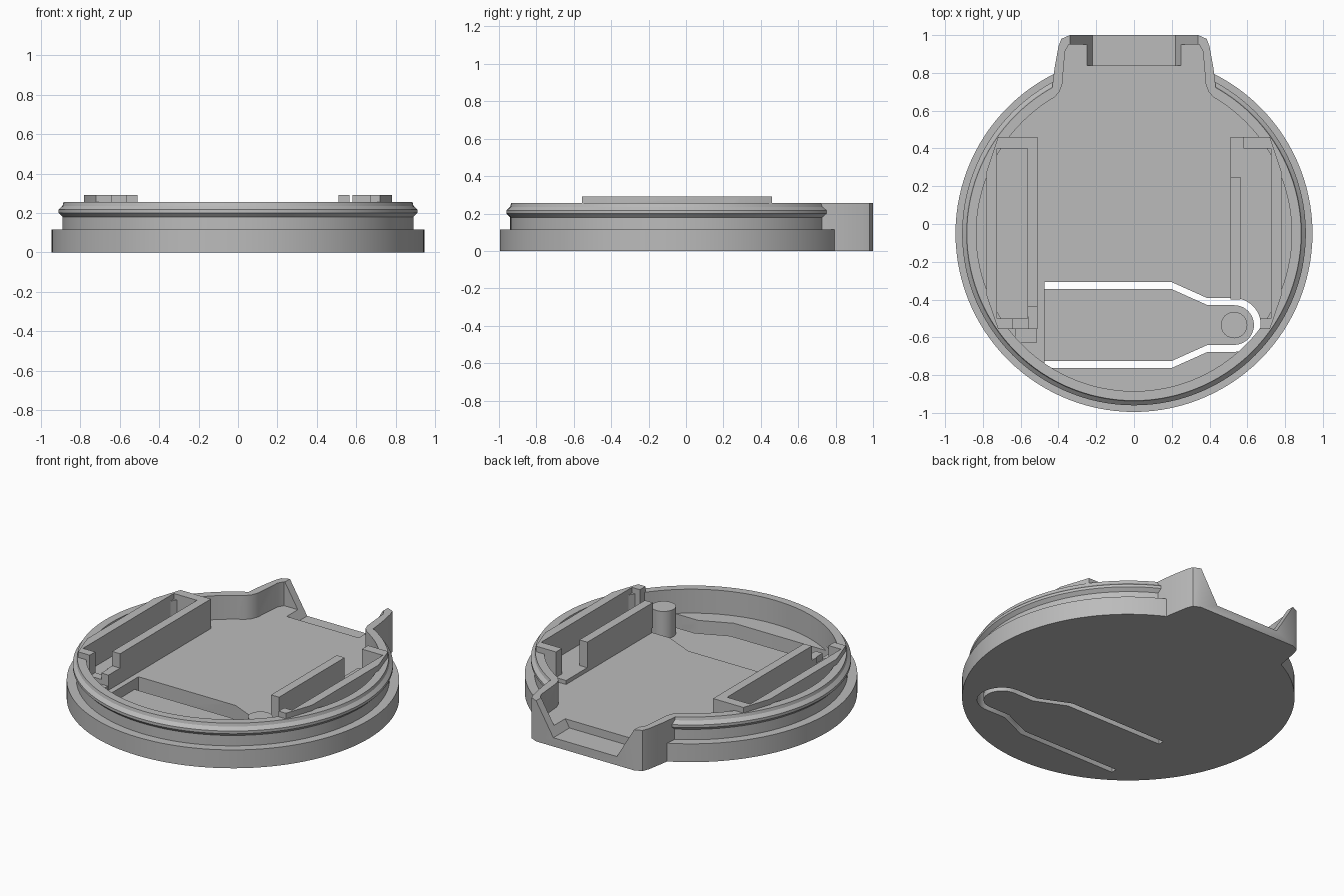
import bpy, bmesh, math

if "Cube" in bpy.data.objects:
    bpy.data.objects.remove(bpy.data.objects["Cube"])

CY = -0.05       # centre of the round body along y
FLOOR, RIM, TOP = 0.105, 0.255, 0.29
PLATE, TONGUE = 0.13, 0.04

grey = bpy.data.materials.new("plain grey")
grey.use_nodes = True
grey.diffuse_color = (0.5, 0.5, 0.5, 1)
grey.node_tree.nodes["Principled BSDF"].inputs["Base Color"].default_value = grey.diffuse_color


def finish(name, bm):
    bmesh.ops.recalc_face_normals(bm, faces=bm.faces)
    mesh = bpy.data.meshes.new(name)
    bm.to_mesh(mesh)
    bm.free()
    ob = bpy.data.objects.new(name, mesh)
    bpy.context.collection.objects.link(ob)
    mesh.materials.append(grey)
    return ob


def prism(name, outline, lo, hi, along_y=False):
    """Extrude an outline along z, or an x-z outline along y."""
    bm = bmesh.new()
    ends = [[bm.verts.new((a, h, b) if along_y else (a, b, h)) for a, b in outline]
            for h in (lo, hi)]
    bm.faces.new(ends[0])
    bm.faces.new(ends[1])
    n = len(outline)
    for i in range(n):
        j = (i + 1) % n
        bm.faces.new((ends[0][i], ends[0][j], ends[1][j], ends[1][i]))
    return finish(name, bm)


def box(name, x0, x1, y0, y1, z0, z1):
    return prism(name, [(x0, y0), (x1, y0), (x1, y1), (x0, y1)], z0, z1)


def lathe(name, profile, steps=120):
    bm = bmesh.new()
    rings = []
    for r, z in profile:
        rings.append([bm.verts.new((r * math.cos(math.tau * i / steps),
                                    CY + r * math.sin(math.tau * i / steps), z))
                      for i in range(steps)])
    for a, b in zip(rings, rings[1:]):
        for i in range(steps):
            j = (i + 1) % steps
            bm.faces.new((a[i], a[j], b[j], b[i]))
    bm.faces.new(rings[0])
    bm.faces.new(rings[-1])
    return finish(name, bm)


def arc(cx, cy, r, start, end, steps):
    return [(cx + r * math.cos(math.radians(start + (end - start) * i / steps)),
             cy + r * math.sin(math.radians(start + (end - start) * i / steps)))
            for i in range(steps + 1)]


def combine(ob, tool, operation):
    mod = ob.modifiers.new("boolean", 'BOOLEAN')
    mod.operation = operation
    mod.solver = 'EXACT'
    mod.object = tool
    bpy.context.view_layer.objects.active = ob
    bpy.ops.object.modifier_apply(modifier=mod.name)
    bpy.data.objects.remove(tool)


def mirrored(half):
    return half + [(-x, y) for x, y in reversed(half)]


# Round body with a wide foot and a snap bead
body = lathe("cap_body", [(0.945, 0), (0.945, 0.115), (0.89, 0.115), (0.89, 0.18),
                          (0.91, 0.2), (0.91, 0.217), (0.89, 0.236), (0.885, RIM)])

# Rear tab
tab = mirrored([(0.44, 0.6), (0.43, 0.75), (0.42, 0.83), (0.40, 0.94),
                (0.385, 0.98), (0.34, 1.0)])
combine(body, prism("rear_tab", tab, 0, RIM), 'UNION')

# Hollow interior reaching into the tab
side = math.degrees(math.acos(0.42 / 0.835))
hollow = arc(0, CY, 0.835, 180 - side, 360 + side, 100)
hollow += mirrored([(0.395, 0.7), (0.38, 0.74), (0.365, 0.915), (0.345, 0.95)])
combine(body, prism("hollow", hollow, FLOOR, 1), 'DIFFERENCE')

# Sloped gap and sunken ledge at the back of the tab
gap = mirrored([(0.22, 0.055), (0.34, RIM), (0.34, 0.4)])
combine(body, prism("tab_gap", gap, 0.84, 1.1, along_y=True), 'DIFFERENCE')

# Side brackets: outer block, long pocket, notches
for s, side_name in ((1, "left"), (-1, "right")):
    def sbox(name, x0, x1, y0, y1, z0, z1=1):
        return box(name, *sorted((s * x0, s * x1)), y0, y1, z0, z1)

    outer = [(0.51, 0.46), (0.51, -0.555), (0.72, -0.555),
             (0.78, -0.38), (0.78, 0.28), (0.72, 0.46)]
    bracket = prism(side_name + "_bracket", [(s * x, y) for x, y in outer], 0.06, TOP)
    combine(bracket, sbox("pocket", 0.565, 0.725, -0.5, 0.4, PLATE), 'DIFFERENCE')
    if s > 0:
        notches = [(0.5, 0.58, 0.25, 0.5, PLATE), (0.5, 0.67, -0.6, -0.4, PLATE)]
    else:
        notches = [(0.5, 0.57, -0.6, -0.44, 0.2), (0.56, 0.64, -0.6, -0.49, 0.16)]
        combine(body, sbox("low_stub", 0.515, 0.63, -0.63, -0.54, 0.07, PLATE), 'UNION')
    for notch in notches:
        combine(bracket, sbox("notch", *notch), 'DIFFERENCE')
    combine(body, bracket, 'UNION')


# Flexible tongue: thinned panel with a slot around its edge
def tongue_outline(grow, left):
    top, bottom = -0.345 + grow, -0.725 - grow
    tip = arc(0.53, -0.535, 0.105 + grow, 90, -90, 24)
    return ([(left, top), (0.2, top), (0.39, tip[0][1])] + tip
            + [(0.39, tip[-1][1]), (0.2, bottom), (left, bottom)])


recess = prism("recess", tongue_outline(0.037, -0.475), TONGUE, PLATE + 0.002)
combine(body, recess, 'DIFFERENCE')
slot = prism("slot", tongue_outline(0.037, -0.475), -0.1, PLATE + 0.001)
combine(slot, prism("slot_core", tongue_outline(0, -0.6), -0.2, 0.5), 'DIFFERENCE')
combine(body, slot, 'DIFFERENCE')

# Round peg on the tongue tip
peg = prism("tongue_peg", arc(0.53, -0.535, 0.07, 0, 345, 23), TONGUE - 0.01, 0.21)

for ob in (body, peg):
    bpy.ops.object.select_all(action='DESELECT')
    ob.select_set(True)
    bpy.context.view_layer.objects.active = ob
    bpy.ops.object.shade_smooth_by_angle(angle=math.radians(25))
